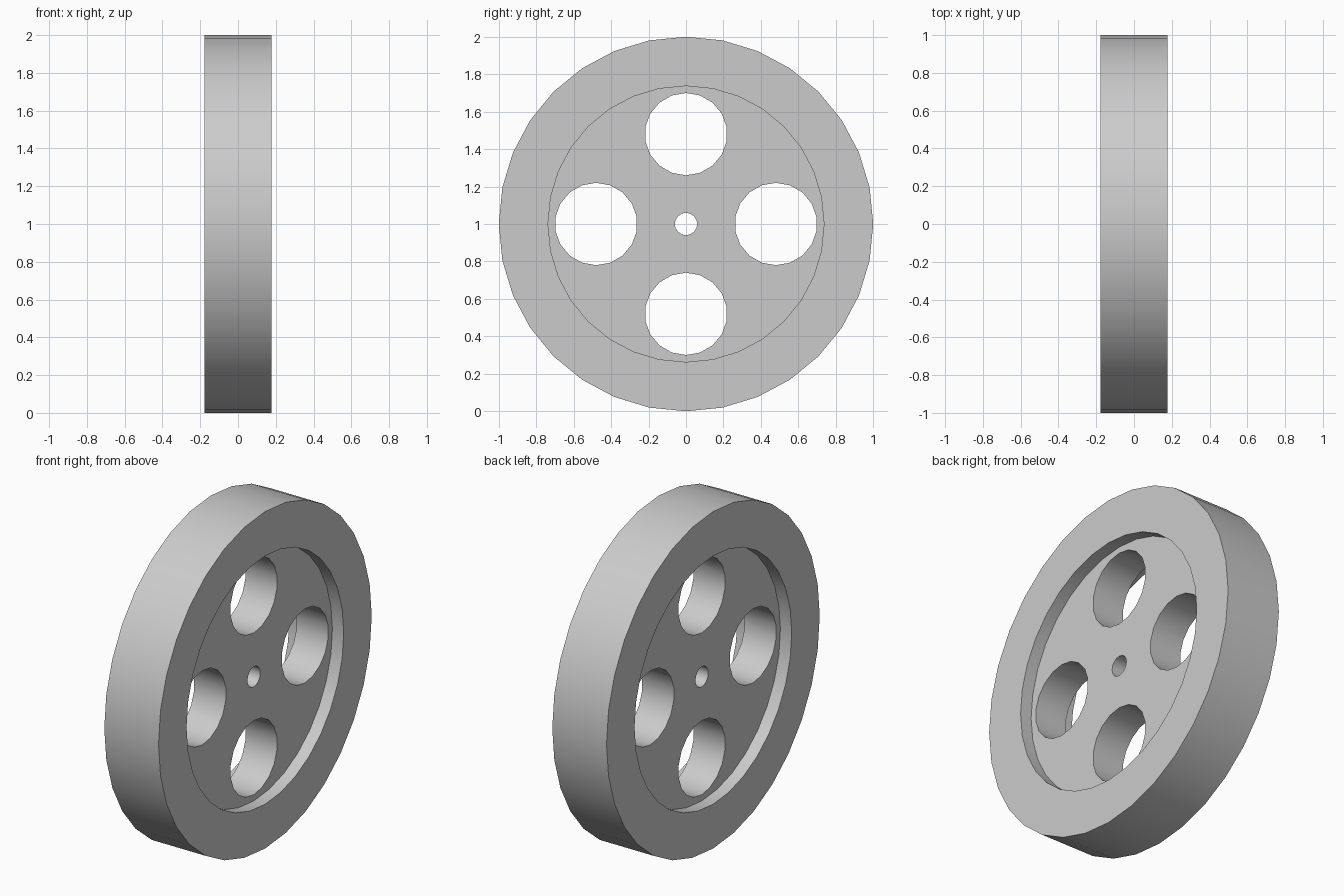
import bpy
from math import radians, sin, cos, pi

cube = bpy.data.objects.get("Cube")
if cube:
    bpy.data.objects.remove(cube, do_unlink=True)

RADIUS, HALF_WIDTH = 1.0, 0.178
RECESS_RADIUS, PANEL_HALF = 0.737, 0.104
HOLE_RADIUS, HOLE_OFFSET = 0.22, 0.48
BORE_RADIUS = 0.06

grey = bpy.data.materials.new("plain grey")
grey.use_nodes = True
colour = (0.6, 0.6, 0.6, 1)
grey.diffuse_color = colour
grey.node_tree.nodes["Principled BSDF"].inputs["Base Color"].default_value = colour


def disc(name, radius, width, sides, x=0, y=0, z=RADIUS):
    """Cylinder lying along x, with a vertex at its top."""
    bpy.ops.mesh.primitive_cylinder_add(
        vertices=sides, radius=radius, depth=width,
        location=(x, y, z), rotation=(radians(90), 0, radians(90)))
    obj = bpy.context.object
    obj.name = name
    obj.data.materials.append(grey)
    return obj


# Solid wheel blank
wheel = disc("wheel", RADIUS, 2 * HALF_WIDTH, 32)

# Recess on each side, leaving a thin panel inside the rim
cutters = [disc("recess_cutter", RECESS_RADIUS, 0.2, 32, x=side * (PANEL_HALF + 0.1))
           for side in (-1, 1)]

# Axle bore and four large round holes
cutters.append(disc("bore_cutter", BORE_RADIUS, 1, 16))
for i in range(4):
    a = i * pi / 2
    cutters.append(disc("hole_cutter", HOLE_RADIUS, 1, 18,
                        y=HOLE_OFFSET * cos(a), z=RADIUS + HOLE_OFFSET * sin(a)))

# Cut everything out of the blank
bpy.ops.object.select_all(action='DESELECT')
wheel.select_set(True)
bpy.context.view_layer.objects.active = wheel
for cutter in cutters:
    cutter.hide_render = True
    mod = wheel.modifiers.new("cut", 'BOOLEAN')
    mod.operation = 'DIFFERENCE'
    mod.solver = 'EXACT'
    mod.object = cutter
    bpy.ops.object.modifier_apply(modifier=mod.name)
    bpy.data.objects.remove(cutter, do_unlink=True)

bpy.ops.object.shade_smooth_by_angle(angle=radians(30))
